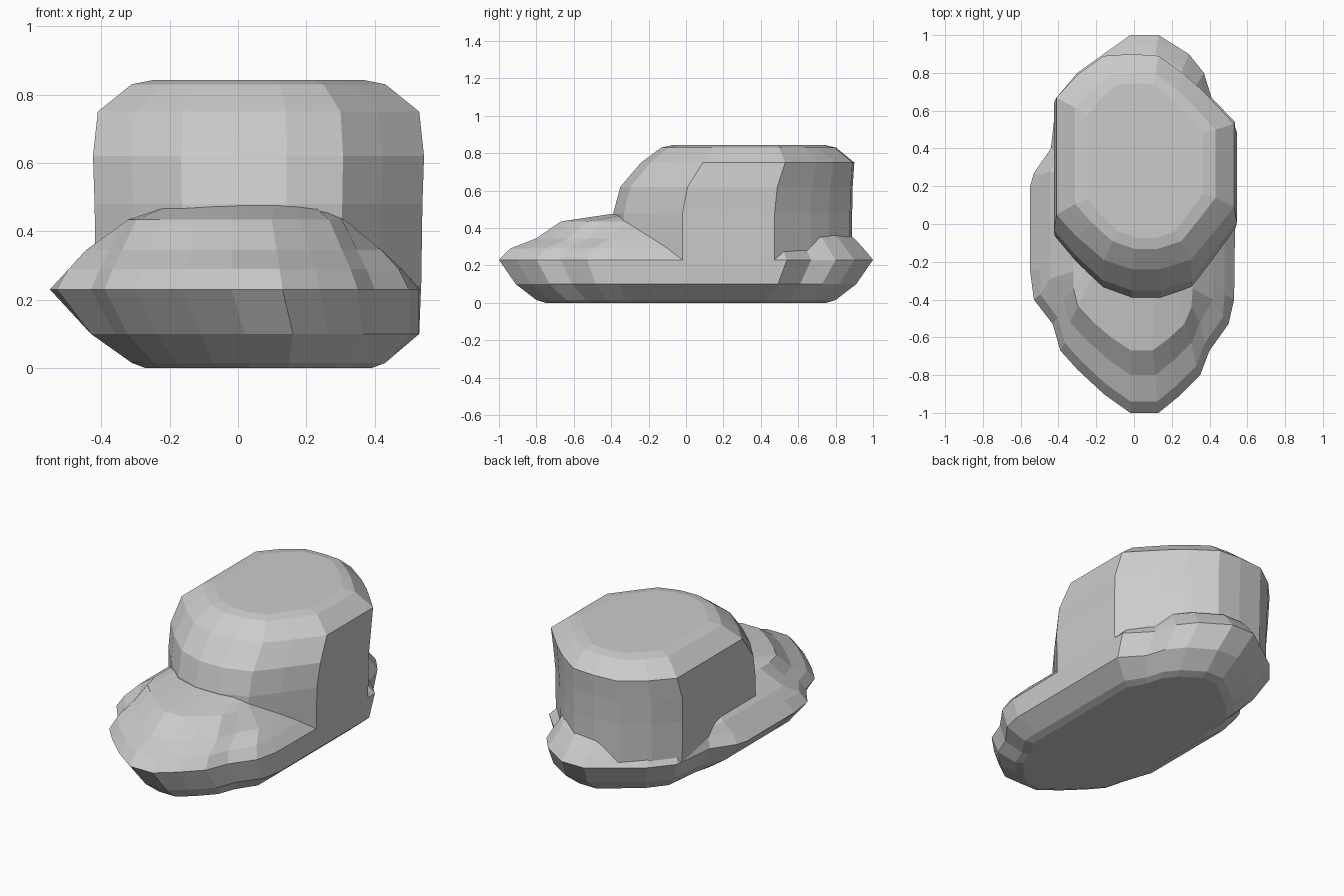
import bpy, bmesh

if "Cube" in bpy.data.objects:
    bpy.data.objects.remove(bpy.data.objects["Cube"])


def loft(name, outline, pivot, rings):
    """Stack scaled copies of one outline.
    Each ring = (z, centre x, centre y, scale x, scale y, lowest x, highest x)."""
    bm = bmesh.new()
    loops = []
    for z, cx, cy, sx, sy, lo, hi in rings:
        loops.append([bm.verts.new((min(hi, max(lo, cx + (x - pivot[0]) * sx)),
                                    cy + (y - pivot[1]) * sy, z)) for x, y in outline])
    n = len(outline)
    for a, b in zip(loops, loops[1:]):
        for i in range(n):
            j = (i + 1) % n
            bm.faces.new((a[i], a[j], b[j], b[i]))
    bm.faces.new(loops[0])
    bm.faces.new(loops[-1])
    bmesh.ops.recalc_face_normals(bm, faces=bm.faces)
    mesh = bpy.data.meshes.new(name)
    bm.to_mesh(mesh)
    bm.free()
    obj = bpy.data.objects.new(name, mesh)
    bpy.context.collection.objects.link(obj)
    return obj


# Base and brim: widest outline, counter-clockwise from the front tip
brim_outline = [(-.02, -1), (.13, -1), (.24, -.91), (.35, -.8), (.40, -.67), (.50, -.53),
                (.53, -.4), (.535, 0), (.535, .54), (.41, .67), (.37, .8), (.29, .9),
                (.13, 1), (-.02, 1), (-.16, .9), (-.30, .8), (-.41, .67), (-.44, .4),
                (-.53, .27), (-.55, .2), (-.55, -.25), (-.53, -.4), (-.43, -.53),
                (-.39, -.67), (-.30, -.77), (-.16, -.9)]
base = loft("brim_and_base", brim_outline, (0, 0), [
    (.0, .05, 0, .70, .75, -.27, .39),
    (.015, .05, 0, .76, .80, -.31, .43),
    (.10, .04, 0, .93, .91, -.43, .53),
    (.23, 0, 0, 1, 1, -1, 1),
    (.29, 0, .005, .94, .945, -.495, .48),
    (.345, 0, .05, .87, .85, -.445, .42),
    (.435, 0, .03, .76, .70, -.32, .31),
    (.475, .03, .10, .60, .50, -.20, .22),
])

# Crown: outline at the shoulder, counter-clockwise from the front
crown_outline = [(-.01, -.24), (.14, -.24), (.30, -.19), (.41, -.06), (.53, .09), (.53, .16),
                 (.53, .53), (.37, .70), (.27, .79), (.13, .89), (-.01, .90), (-.16, .89),
                 (-.30, .79), (-.41, .67), (-.41, .05), (-.30, -.07), (-.16, -.19)]
crown = loft("crown", crown_outline, (.06, .33), [
    (.15, .06, .27, .92, 1.0, -1, 1),
    (.23, .06, .25, 1.012, 1.12, -1, 1),
    (.48, .06, .25, 1.02, 1.12, -1, 1),
    (.62, .06, .27, 1.03, 1.09, -1, 1),
    (.75, .06, .33, 1, 1, -1, 1),
    (.83, .06, .335, .79, .82, -1, 1),
    (.843, .06, .335, .65, .72, -1, 1),
])
crown.hide_render = True
crown.hide_set(True)

# Fuse the crown into the brim as one solid
union = base.modifiers.new("join_crown", 'BOOLEAN')
union.operation = 'UNION'
union.solver = 'EXACT'
union.object = crown
bpy.context.view_layer.objects.active = base
base.select_set(True)
bpy.ops.object.modifier_apply(modifier=union.name)
bpy.data.objects.remove(crown, do_unlink=True)
base.name = "cap_body"
